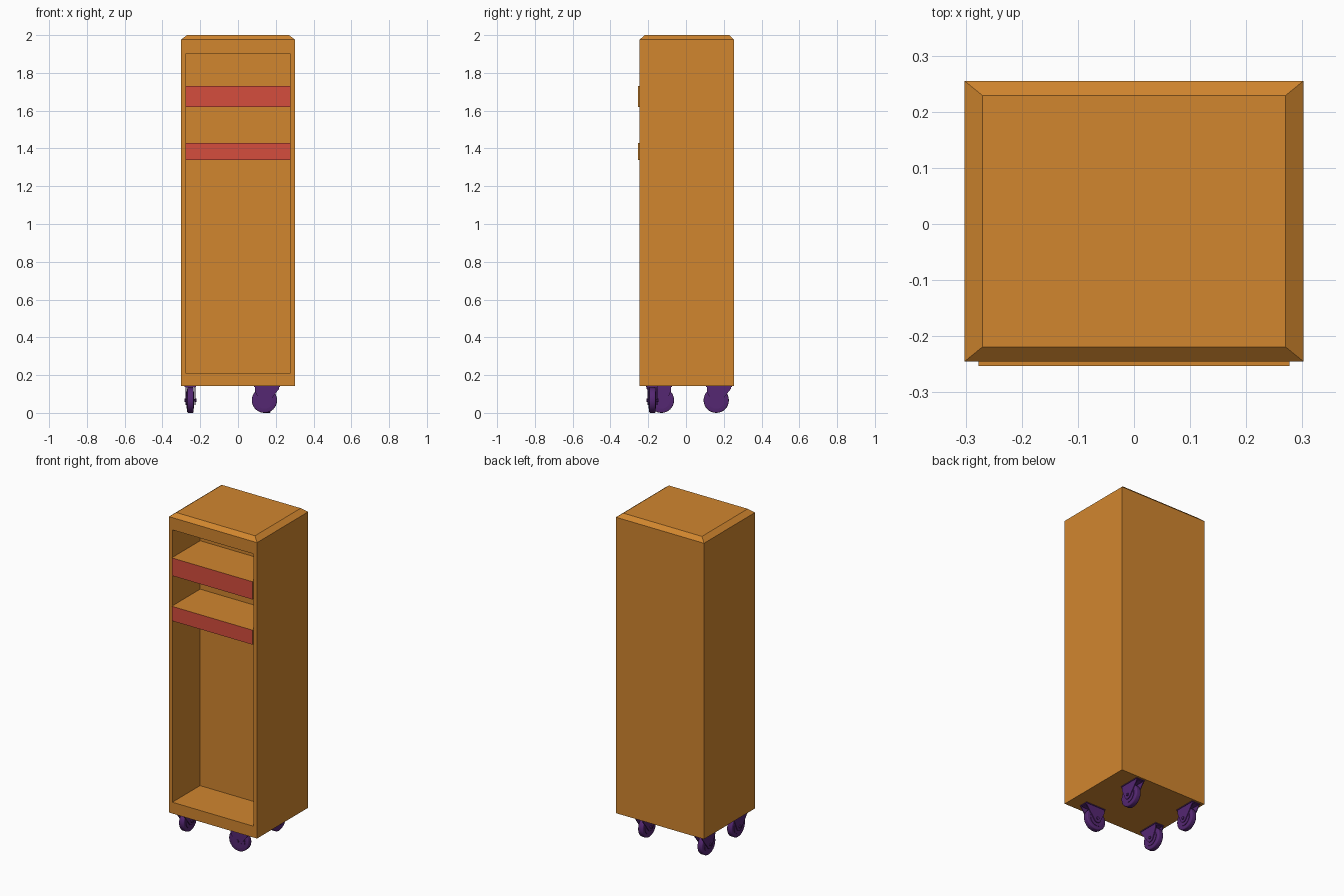
import bpy, bmesh, math
from mathutils import Matrix, Vector

if "Cube" in bpy.data.objects:
    bpy.data.objects.remove(bpy.data.objects["Cube"])


def material(name, rgb):
    m = bpy.data.materials.new(name)
    m.diffuse_color = (*rgb, 1)
    m.use_nodes = True
    m.node_tree.nodes["Principled BSDF"].inputs["Base Color"].default_value = m.diffuse_color
    return m


ORANGE = material("orange_wood", (0.64, 0.24, 0.028))
RED = material("red_front", (0.66, 0.075, 0.047))
PURPLE = material("purple_plastic", (0.09, 0.02, 0.17))


def finish(name, bm, mats, smooth=False):
    bmesh.ops.recalc_face_normals(bm, faces=bm.faces)
    me = bpy.data.meshes.new(name)
    bm.to_mesh(me)
    bm.free()
    for m in mats:
        me.materials.append(m)
    ob = bpy.data.objects.new(name, me)
    bpy.context.collection.objects.link(ob)
    if smooth:
        bpy.ops.object.select_all(action='DESELECT')
        ob.select_set(True)
        bpy.context.view_layer.objects.active = ob
        bpy.ops.object.shade_smooth_by_angle(angle=math.radians(35))
    return ob


def box(bm, lo, hi):
    lo, hi = Vector(lo), Vector(hi)
    mat = Matrix.Translation((lo + hi) / 2) @ Matrix.Diagonal((*(hi - lo), 1))
    return bmesh.ops.create_cube(bm, size=1, matrix=mat)["verts"]


FRONT, BACK, INNER = -0.245, 0.255, 0.025
BASE = 0.142

# cabinet shell: chamfered top, framed front opening, recessed cavity
bm = bmesh.new()


def flat_ring(x, y0, y1, z):
    return [bm.verts.new(p) for p in ((-x, y0, z), (x, y0, z), (x, y1, z), (-x, y1, z))]


def front_ring(y):
    return [bm.verts.new((x, y, z)) for x, z in
            ((-0.278, 0.212), (0.278, 0.212), (0.278, 1.90), (-0.278, 1.90))]


def bridge(a, b, skip=()):
    for i in range(4):
        if i not in skip:
            j = (i + 1) % 4
            bm.faces.new((a[i], a[j], b[j], b[i]))


low = flat_ring(0.302, FRONT, BACK, BASE)
mid = flat_ring(0.302, FRONT, BACK, 1.976)
top = flat_ring(0.27, FRONT + 0.026, BACK - 0.026, 2.0)
bm.faces.new(low)
bm.faces.new(top)
bridge(low, mid, skip=(0,))
bridge(mid, top)
opening, recess = front_ring(FRONT), front_ring(INNER)
bridge([low[0], low[1], mid[1], mid[0]], opening)
bridge(opening, recess)
bm.faces.new(recess)
finish("cabinet_body", bm, [ORANGE])

# thick shelves with red front faces, slightly proud of the cabinet
for name, z0, z1 in (("upper_shelf", 1.62, 1.73), ("lower_shelf", 1.34, 1.43)):
    bm = bmesh.new()
    box(bm, (-0.277, -0.253, z0), (0.277, INNER, z1))
    bm.normal_update()
    for f in bm.faces:
        f.material_index = 1 if f.normal.y < -0.9 else 0
    finish(name, bm, [ORANGE, RED])


def disc(bm, radius, width, y=0.0, segs=32):
    mat = Matrix.Translation((0, y, 0.067)) @ Matrix.Rotation(math.pi / 2, 4, 'X')
    return bmesh.ops.create_cone(bm, cap_ends=True, segments=segs, radius1=radius,
                                 radius2=radius, depth=width, matrix=mat)["verts"]


def caster(name, x, y, angle):
    """Wheel centred at x, y; the mount is offset along the angle."""
    place = Matrix.Translation((x, y, 0)) @ Matrix.Rotation(angle, 4, 'Z')
    # wheel with rounded rim and hub
    bm = bmesh.new()
    disc(bm, 0.067, 0.034)
    rim = [e for e in bm.edges if len(e.link_faces) == 2
           and any(len(f.verts) > 4 for f in e.link_faces)]
    bmesh.ops.bevel(bm, geom=rim, offset=0.006, segments=3, affect='EDGES', profile=0.5)
    disc(bm, 0.045, 0.040)
    finish(name + "_wheel", bm, [PURPLE], True).matrix_world = place
    # fork plates, top housing, mounting plate and axle
    bm = bmesh.new()
    arc = [(0.026 * math.cos(a), 0.067 + 0.026 * math.sin(a))
           for a in [math.radians(-160 + 20 * i) for i in range(8)]]
    profile = arc + [(0.078, 0.128), (0.078, 0.138), (-0.05, 0.138), (-0.05, 0.115)]
    for s in (-1, 1):
        face = bm.faces.new([bm.verts.new((u, s * 0.021, z)) for u, z in profile])
        ext = bmesh.ops.extrude_face_region(bm, geom=[face])
        bmesh.ops.translate(bm, vec=(0, s * 0.005, 0),
                            verts=[v for v in ext["geom"] if isinstance(v, bmesh.types.BMVert)])
        disc(bm, 0.009, 0.008, s * 0.028, 12)
    box(bm, (-0.05, -0.026, 0.134), (0.078, 0.026, 0.139))
    box(bm, (-0.055, -0.03, 0.138), (0.083, 0.03, BASE + 0.002))
    disc(bm, 0.007, 0.05, 0, 12)
    finish(name + "_fork", bm, [PURPLE], True).matrix_world = place


# casters swivelled in different directions
caster("front_right_caster", 0.14, -0.178, 0)
caster("front_left_caster", -0.252, -0.13, -math.pi / 2)
caster("back_right_caster", 0.155, 0.16, math.pi / 2)
caster("back_left_caster", -0.252, 0.16, math.pi / 2)
